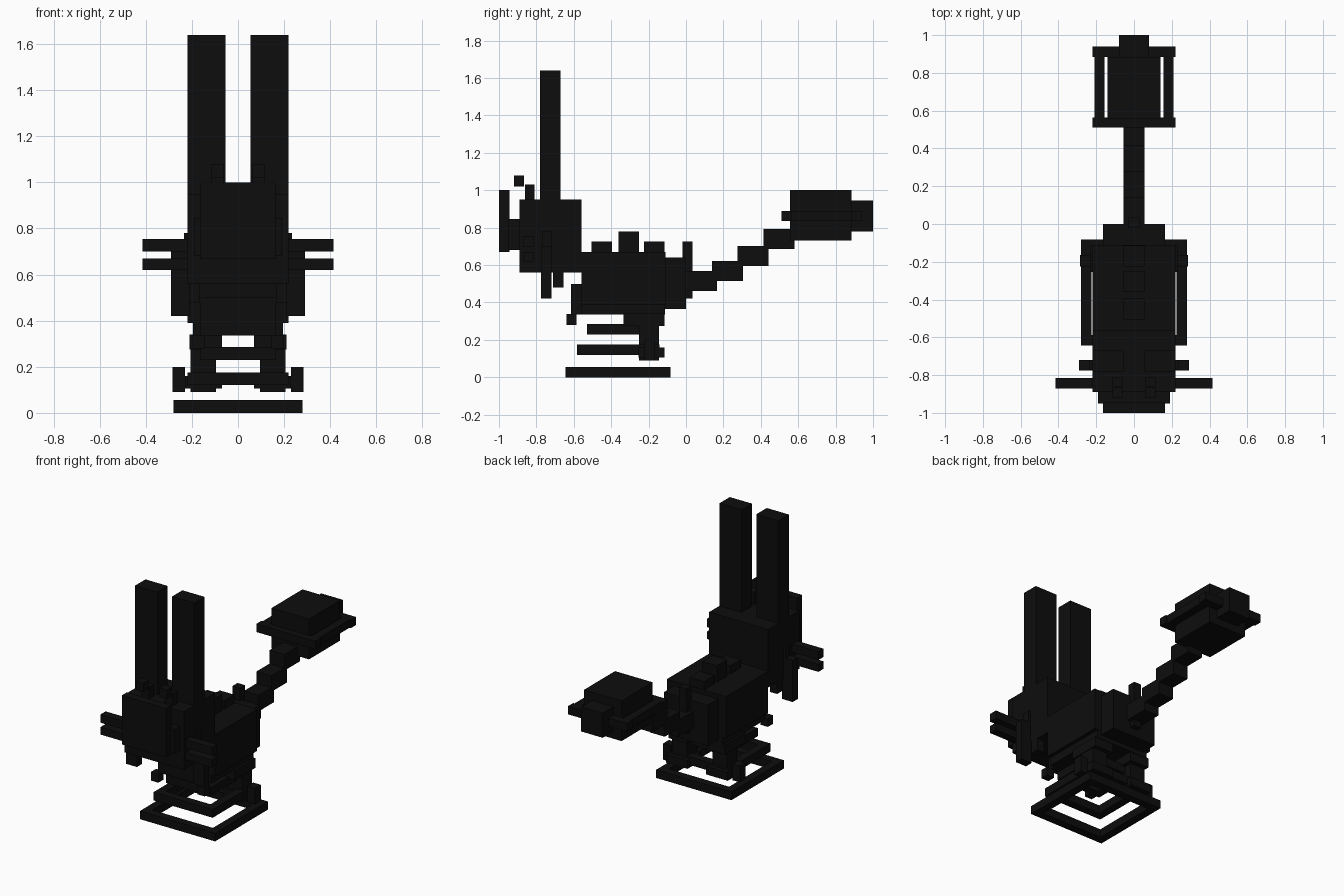
import bpy
import bmesh

# Remove the default cube
default_cube = bpy.data.objects.get("Cube")
if default_cube:
    bpy.data.objects.remove(default_cube, do_unlink=True)

# Single near-black material
coal = bpy.data.materials.new("near_black")
coal.use_nodes = True
colour = (0.004, 0.004, 0.004, 1)
coal.diffuse_color = colour
coal.node_tree.nodes["Principled BSDF"].inputs["Base Color"].default_value = colour

CM = 0.01  # dimensions below are in hundredths of a unit


def build(name, blocks):
    """Make one object out of axis-aligned blocks given as x, y, z ranges."""
    bm = bmesh.new()
    for ranges in blocks:
        corners = bmesh.ops.create_cube(bm, size=1)["verts"]
        for vert in corners:
            for axis, (low, high) in enumerate(ranges):
                vert.co[axis] = CM * (high if vert.co[axis] > 0 else low)
    mesh = bpy.data.meshes.new(name)
    bm.to_mesh(mesh)
    bm.free()
    mesh.materials.append(coal)
    part = bpy.data.objects.new(name, mesh)
    bpy.context.collection.objects.link(part)
    return part


def middle(name, half, y, z):
    """Block centred on the mirror plane."""
    return build(name, [((-half, half), y, z)])


def pair(name, x, y, z):
    """Left block and its mirrored right twin."""
    build("left_" + name, [(x, y, z)])
    build("right_" + name, [((-x[1], -x[0]), y, z)])


def frame(name, half, y, z, bar):
    """Open rectangular frame lying flat."""
    front, back = y
    inner = half - bar
    build(name, [
        ((-half, half), (front, front + bar), z),
        ((-half, half), (back - bar, back), z),
        ((-half, -inner), (front + bar, back - bar), z),
        ((inner, half), (front + bar, back - bar), z),
    ])


# Head, ears and face
middle("head", half=22, y=(-89, -56), z=(56, 95))
pair("ear", x=(5.5, 22), y=(-78, -67), z=(94, 164))
middle("muzzle", half=19, y=(-95, -88), z=(68, 84.5))
middle("nose_plate", half=16.5, y=(-100, -94.5), z=(67, 100))
pair("brow", x=(6, 11.5), y=(-86, -81), z=(94, 103))
pair("brow_tip", x=(6, 11.5), y=(-92, -86.5), z=(102, 108))
pair("upper_whisker", x=(20, 41.5), y=(-87, -81.5), z=(70, 75.5))
pair("lower_whisker", x=(20, 41.5), y=(-87, -81.5), z=(62, 67))
pair("cheek", x=(21, 29), y=(-77.5, -72), z=(42, 70))
pair("cheek_top", x=(18, 23.5), y=(-77, -72), z=(69, 78))
pair("jaw_lock", x=(16.5, 22), y=(-71, -65.5), z=(48, 57))

# Body
middle("body", half=22, y=(-56, -11), z=(39, 67))
middle("belly", half=19.5, y=(-55.8, -11.2), z=(33.5, 40))
middle("chest", half=16.5, y=(-61.5, -55), z=(33.5, 50))
middle("rump", half=16.5, y=(-12, 0), z=(36.5, 64))
pair("front_paw", x=(14.5, 20), y=(-64, -58.5), z=(28, 33.8))

# Row of back spines
for label, start, top in (("front", -50.5, 72.5), ("middle", -36, 78), ("rear", -22.5, 72.5)):
    middle(label + "_spine", half=5.5, y=(start, start + 11), z=(66, top))
middle("rump_spine", half=2.8, y=(-2, 3.5), z=(42, 72.5))

# Hind legs
pair("thigh", x=(7, 21), y=(-33.5, -11.5), z=(27.5, 34))
pair("leg", x=(9.5, 20.5), y=(-25, -14.5), z=(9, 33))
pair("foot", x=(7, 23), y=(-25.5, -11.5), z=(10.5, 16))
pair("ankle_spur", x=(23, 28.5), y=(-22.5, -16.5), z=(9, 20))

# Stacked frames underneath, shrinking upwards
for label, reach, base in (("base", 28, 0), ("middle", 22, 12), ("upper", 16.5, 23)):
    frame(label + "_ring", half=reach, y=(-36.3 - reach, -36.3 + reach),
          z=(base, base + 5.5), bar=5.5)

# Tail rising in steps
for label, start, low in (("first", 0, 46), ("second", 14, 51.5),
                          ("third", 27.5, 59.5), ("fourth", 41.5, 68.5)):
    middle(label + "_tail_step", half=5.5, y=(start, start + 16.5), z=(low, low + 10.8))

# Tail bulb with its surrounding frame
middle("tail_bulb", half=14, y=(55.5, 88.5), z=(73, 100))
middle("tail_tip", half=8, y=(88, 100), z=(78, 94.5))
for label, start in (("front", 51), ("back", 88.5)):
    middle(label + "_tail_bar", half=22, y=(start, start + 5.5), z=(83.5, 89))
pair("tail_side_bar", x=(15.5, 21), y=(56, 89), z=(83.5, 89))
